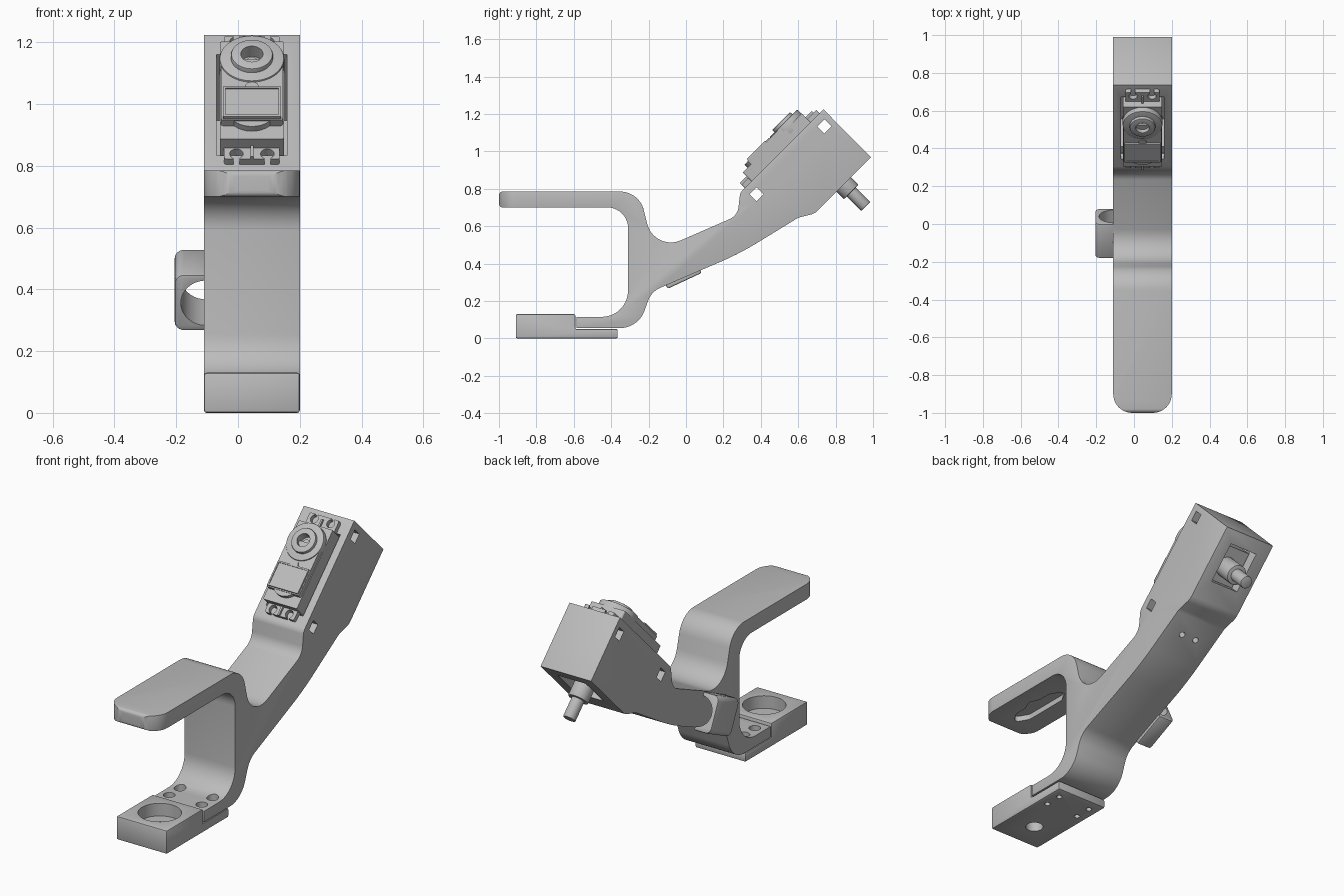
import bpy, bmesh, math
from mathutils import Matrix, Vector

old = bpy.data.objects.get("Cube")
if old:
    bpy.data.objects.remove(old)

grey = bpy.data.materials.new("plain grey")
grey.use_nodes = True
GREY = (0.5, 0.5, 0.5, 1)
grey.diffuse_color = GREY
grey.node_tree.nodes["Principled BSDF"].inputs["Base Color"].default_value = GREY

MID, HALF = 0.045, 0.155          # body centre and half width in x


def frame(a, b, c, origin):
    return Matrix.Translation(origin) @ Matrix((a, b, c)).transposed().to_4x4()


# Drawing planes: plan, side, and the tilted motor housing
R = math.sqrt(0.5)
PLAN = Matrix.Translation((MID, 0, 0))
SIDE = frame((0, 1, 0), (0, 0, 1), (1, 0, 0), (MID, 0, 0))
TILT = frame((1, 0, 0), (0, R, R), (0, -R, R), (MID, -0.2435, 0.2435))


def rounded(corners, steps=10):
    """Polygon whose corners (a, b, radius) are replaced with arcs."""
    pts = []
    for i, (a, b, r) in enumerate(corners):
        p = Vector((a, b))
        u = (Vector(corners[i - 1][:2]) - p).normalized()
        v = (Vector(corners[(i + 1) % len(corners)][:2]) - p).normalized()
        if r == 0:
            pts.append(p)
            continue
        half = u.angle(v) / 2
        centre = p + (u + v).normalized() * r / math.sin(half)
        start = p + u * r / math.tan(half) - centre
        end = p + v * r / math.tan(half) - centre
        turn = math.atan2(start.x * end.y - start.y * end.x, start.dot(end))
        for k in range(steps + 1):
            t = turn * k / steps
            c, s = math.cos(t), math.sin(t)
            pts.append(centre + Vector((c * start.x - s * start.y, s * start.x + c * start.y)))
    return pts


def rect(a0, a1, b0, b1, r=0):
    return rounded([(a0, b0, r), (a1, b0, r), (a1, b1, r), (a0, b1, r)], 5)


def disc(a, b, r, n=32):
    return [Vector((a + r * math.cos(math.tau * i / n), b + r * math.sin(math.tau * i / n)))
            for i in range(n)]


def prism(name, pts, d0, d1, plane):
    bm = bmesh.new()
    face = bm.faces.new([bm.verts.new(plane @ Vector((p.x, p.y, d0))) for p in pts])
    shift = plane.to_3x3() @ Vector((0, 0, d1 - d0))
    new = bmesh.ops.extrude_face_region(bm, geom=[face])["geom"]
    bmesh.ops.translate(bm, vec=shift, verts=[v for v in new if isinstance(v, bmesh.types.BMVert)])
    bmesh.ops.recalc_face_normals(bm, faces=bm.faces)
    mesh = bpy.data.meshes.new(name)
    bm.to_mesh(mesh)
    bm.free()
    mesh.materials.append(grey)
    ob = bpy.data.objects.new(name, mesh)
    bpy.context.collection.objects.link(ob)
    return ob


def bake(ob):
    dep = bpy.context.evaluated_depsgraph_get()
    mesh = bpy.data.meshes.new_from_object(ob.evaluated_get(dep))
    ob.modifiers.clear()
    ob.data = mesh


def combine(ob, cutters, mode="DIFFERENCE"):
    for c in cutters:
        m = ob.modifiers.new("cut", "BOOLEAN")
        m.operation, m.solver, m.object = mode, "EXACT", c
    bake(ob)
    for c in cutters:
        bpy.data.objects.remove(c)


def bevel(ob, width, segments=3):
    m = ob.modifiers.new("bevel", "BEVEL")
    m.width, m.segments, m.limit_method, m.angle_limit = width, segments, "ANGLE", math.radians(50)
    bake(ob)


def cut(pts, d0, d1, plane):
    ob = prism("cutter", pts, d0, d1, plane)
    ob.hide_render = True
    return ob


# Main body: forked bracket, curved arm and motor housing in one outline
outline = rounded([
    (-1, 0.785, 0.02), (-0.25, 0.785, 0.13), (-0.17, 0.462, 0.13), (0.275, 0.656, 0.08),
    (0.29, 0.78, 0.05), (0.735, 1.224, 0), (0.99, 0.968, 0), (0.69, 0.668, 0.08),
    (0.60, 0.645, 0.08), (0.29, 0.455, 1.5), (-0.185, 0.25, 0.12), (-0.255, 0.055, 0.14),
    (-0.585, 0.055, 0), (-0.585, 0.115, 0), (-0.31, 0.115, 0.14), (-0.31, 0.70, 0.11),
    (-1, 0.70, 0.02)])
body = prism("bracket_body", outline, -0.3, 0.3, SIDE)
plan = rounded([(-HALF, -1, 0.1), (HALF, -1, 0.1), (HALF, 1.2, 0), (-HALF, 1.2, 0)])
combine(body, [cut(plan, -0.1, 1.5, PLAN)], "INTERSECT")
bevel(body, 0.01)

# Housing pocket, rear window, side slots and underside screw holes
cuts = [cut(rect(-0.114, 0.114, 0.832, 1.295), -0.3, 0.1, TILT),
        cut(rect(-0.085, 0.085, 1.09, 1.31), -0.5, -0.25, TILT)]
for u in (0.811, 1.325):
    slot = [SIDE.inverted() @ TILT @ Vector((0, u + i * 0.027, -0.066 + j * 0.027))
            for i, j in ((-1, -1), (1, -1), (1, 1), (-1, 1))]
    cuts.append(cut([p.xy for p in slot], -0.3, 0.3, SIDE))
lean = Matrix.Translation((MID, 0.5, 0.575)) @ Matrix.Rotation(math.radians(32), 4, "X")
for x in (-0.045, 0.045):
    cuts.append(cut(disc(x, 0, 0.016, 16), -0.08, 0.05, lean))
# Finger groove under the top prong, and foot screw recesses
groove = rounded([(0, -0.92, 0.02), (0.045, -0.84, 0.02), (0.045, -0.77, 0.02), (0.07, -0.71, 0.02),
                  (0.045, -0.65, 0.02), (0.045, -0.58, 0.02), (0, -0.50, 0.02), (-0.045, -0.58, 0.02),
                  (-0.045, -0.84, 0.02)], 4)
cuts.append(cut(groove, 0.6, 0.73, PLAN))
spots = [(x, y) for x in (-0.1, 0.1) for y in (-0.525, -0.43)]
for x, y in spots:
    cuts.append(cut(disc(x, y, 0.03, 20), 0.085, 0.22, PLAN))
    cuts.append(cut(disc(x, y, 0.015, 16), 0.0, 0.1, PLAN))
combine(body, cuts)

# Lower pad: stepped block with a round well and small drain hole
pad = prism("lower_pad", rounded([(-0.91, 0, 0), (-0.365, 0, 0), (-0.365, 0.05, 0),
                                  (-0.592, 0.05, 0), (-0.592, 0.13, 0), (-0.91, 0.13, 0)]),
            -HALF, HALF, SIDE)
bevel(pad, 0.008, 2)
combine(pad, [cut(disc(0, -0.75, 0.11, 48), 0.06, 0.3, PLAN),
              cut(disc(0, -0.75, 0.045), -0.1, 0.2, PLAN)]
        + [cut(disc(x, y, 0.015, 16), -0.1, 0.2, PLAN) for x, y in spots])

# Side strap loop with a tunnel running along the arm
arm = Matrix.Translation((0, -0.05, 0.398)) @ Matrix.Rotation(math.radians(25), 4, "X")
LOOP = arm @ frame((1, 0, 0), (0, 0, 1), (0, -1, 0), (0, 0, 0))
loop = prism("strap_loop", rounded([(-0.205, -0.1, 0.03), (-0.105, -0.1, 0), (-0.105, 0.1, 0),
                                    (-0.205, 0.1, 0.03)], 6), -0.1, 0.1, LOOP)
bevel(loop, 0.008, 2)
combine(loop, [cut(disc(-0.105, 0, 0.08, 40), -0.3, 0.3, LOOP)])

# Servo motor: case, mounting tabs, gear cover, boss and drive shaft
parts = [body, pad, loop]
case = prism("motor_case", rect(-0.104, 0.104, 0.841, 1.288, 0.008), -0.29, 0.068, TILT)
tabs = prism("motor_tabs", rect(-0.09, 0.09, 0.79, 1.355, 0.01), -0.005, 0.027, TILT)
notches = []
for x in (-0.05, 0.05):
    for u, tip in ((0.815, 0.7), (1.328, 1.45)):
        notches.append(cut(disc(x, u, 0.022, 20), -0.1, 0.1, TILT))
        notches.append(cut(rect(x - 0.01, x + 0.01, min(u, tip), max(u, tip)), -0.1, 0.1, TILT))
combine(tabs, notches)
parts += [case, tabs]

cover = prism("gear_cover", rect(-0.1, 0.1, 0.902, 1.18, 0.008), 0.05, 0.094, TILT)
combine(cover, [cut(rect(-0.084, 0.084, 0.918, 1.036), 0.089, 0.2, TILT)])
rim = prism("label_frame", rect(-0.094, 0.094, 0.908, 1.046), 0.09, 0.105, TILT)
combine(rim, [cut(rect(-0.086, 0.086, 0.916, 1.038), 0.0, 0.2, TILT)])
parts += [cover, rim]
parts.append(prism("label_plate", rect(-0.086, 0.086, 0.916, 1.038), 0.085, 0.1, TILT))
parts.append(prism("cover_lip", disc(0, 0.957, 0.08), 0.05, 0.09, TILT))
parts.append(prism("cover_stud", disc(0, 1.05, 0.022, 20), 0.08, 0.1, TILT))
for u in (0.815, 1.31):
    parts.append(prism("tab_rib", rect(-0.005, 0.005, u - 0.025, u + 0.025), 0.02, 0.04, TILT))

for name, r, top in (("boss_base", 0.105, 0.1), ("boss_ring", 0.068, 0.118)):
    boss = prism(name, disc(0, 1.181, r, 48), 0.03, top, TILT)
    bevel(boss, 0.006, 2)
    combine(boss, [cut(disc(0, 1.181, 0.036), 0.07, 0.3, TILT)])
    parts.append(boss)
parts.append(prism("boss_hub", disc(0, 1.181, 0.018), 0.06, 0.085, TILT))

for name, r, low in (("shaft_collar", 0.055, -0.415), ("drive_shaft", 0.034, -0.525)):
    shaft = prism(name, disc(0, 1.178, r), low, -0.28, TILT)
    bevel(shaft, 0.004, 2)
    parts.append(shaft)

# Smooth curved walls, keep real edges crisp
bpy.ops.object.select_all(action="DESELECT")
for ob in parts:
    ob.select_set(True)
bpy.context.view_layer.objects.active = body
bpy.ops.object.shade_smooth_by_angle(angle=math.radians(30))
